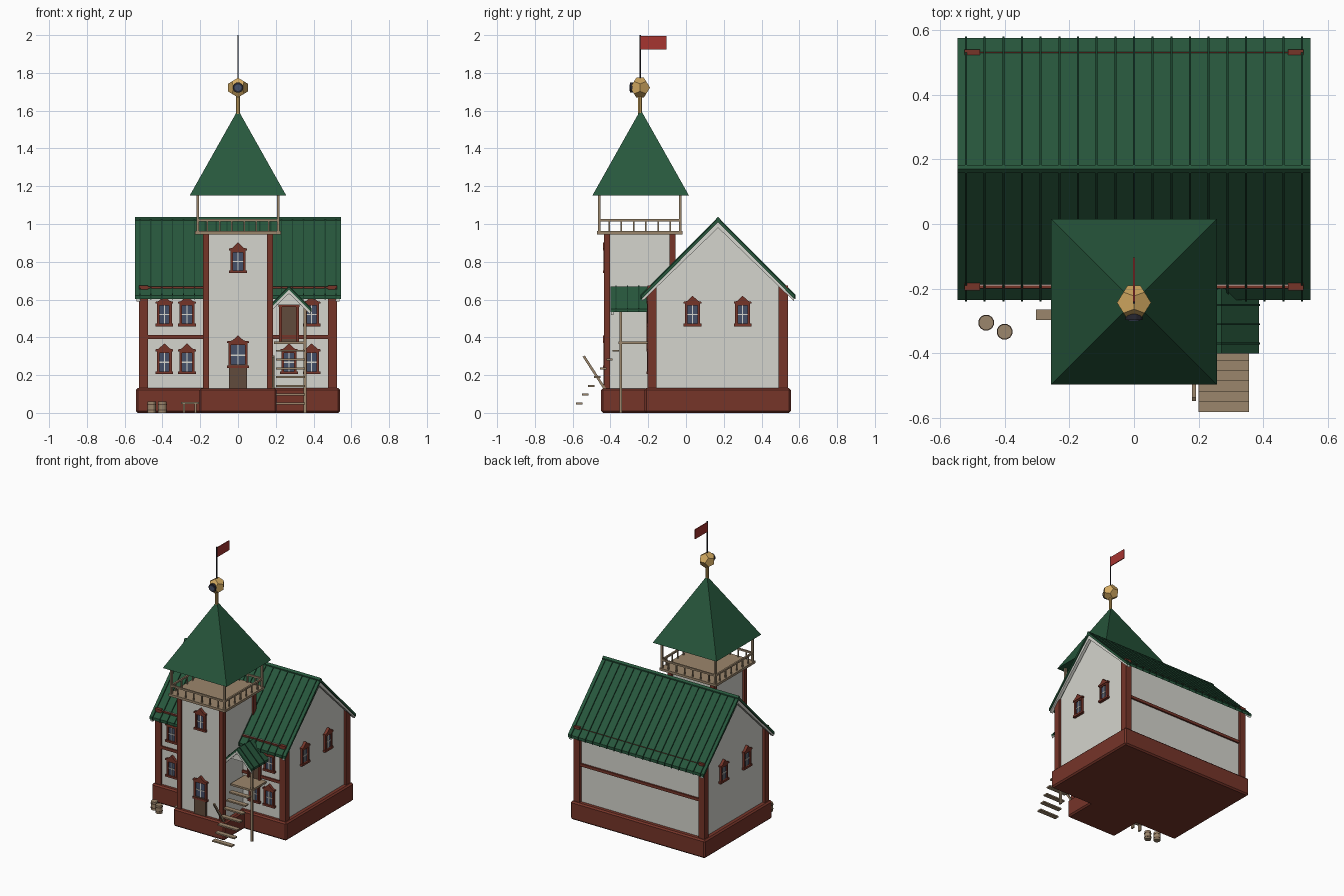
import bpy, bmesh, math
from mathutils import Matrix, Vector

if "Cube" in bpy.data.objects:
    bpy.data.objects.remove(bpy.data.objects["Cube"])


def mat(name, *c):
    m = bpy.data.materials.new(name)
    m.diffuse_color = (*c, 1)
    m.use_nodes = True
    m.node_tree.nodes["Principled BSDF"].inputs["Base Color"].default_value = m.diffuse_color
    return m


GREEN = mat("roof_green", .02, .095, .045)
DARK = mat("seam_green", .01, .05, .025)
RED = mat("timber_red", .18, .035, .022)
WHITE = mat("plaster", .66, .66, .61)
TAN = mat("wood", .33, .24, .15)
BROWN = mat("door_brown", .12, .07, .045)
GOLD = mat("gold", .65, .40, .12)
GLASS = mat("glass", .06, .08, .14)
FLAG = mat("flag_red", .38, .035, .03)
IRON = mat("iron", .02, .02, .03)


def finish(name, m, bm):
    bmesh.ops.recalc_face_normals(bm, faces=bm.faces)
    me = bpy.data.meshes.new(name)
    bm.to_mesh(me)
    bm.free()
    me.materials.append(m)
    ob = bpy.data.objects.new(name, me)
    bpy.context.collection.objects.link(ob)
    return ob


def make(name, m, solids, M=Matrix()):
    """Join prisms (profile, axis, start, end) into one object."""
    bm = bmesh.new()
    for pts, ax, a, b in solids:
        rings = []
        for t in (a, b):
            co = [{'x': (t, u, v), 'y': (u, t, v), 'z': (u, v, t)}[ax] for u, v in pts]
            rings.append([bm.verts.new(M @ Vector(c)) for c in co])
        n = len(pts)
        bm.faces.new(rings[0])
        bm.faces.new(rings[1][::-1])
        for i in range(n):
            j = (i + 1) % n
            bm.faces.new((rings[0][i], rings[0][j], rings[1][j], rings[1][i]))
    return finish(name, m, bm)


def box(x0, x1, y0, y1, z0, z1):
    return ([(x0, y0), (x1, y0), (x1, y1), (x0, y1)], 'z', z0, z1)


def rod(u, v, r, a, b, ax='z', n=8):
    return ([(u + r * math.cos(2 * math.pi * (i + .5) / n),
              v + r * math.sin(2 * math.pi * (i + .5) / n)) for i in range(n)], ax, a, b)


def chevron(c, half, top, eave, t, ax, a, b):
    """Gable roof cross-section with vertical thickness t."""
    return ([(c - half, eave), (c, top), (c + half, eave), (c + half, eave - t),
             (c, top - t), (c - half, eave - t)], ax, a, b)


# Foundation
for name, s in (("main_foundation", box(-.54, .54, -.22, .555, 0, .132)),
                ("tower_foundation", box(-.205, .205, -.45, -.15, 0, .13))):
    ob = make(name, RED, [s])
    bv = ob.modifiers.new("bevel", 'BEVEL')
    bv.width, bv.segments = .01, 1

# House walls, gables, timber frame
make("house_walls", WHITE, [box(-.505, .505, -.19, .52, .12, .67)])
make("gable_wall", WHITE, [([(-.18, .67), (.17, 1.0), (.52, .67)], 'x', -.505, .505)])
make("corner_posts", RED, [box(sx * .5 - .024, sx * .5 + .024, y - .024, y + .024, .12, .675)
                           for sx in (-1, 1) for y in (-.181, .515)])
make("wall_beams", RED, [box(-.48, .48, y - .008, y + .008, z, z + .02)
                         for y in (-.192, .524) for z in (.392, .648)])

# Main roof
C = .17
make("main_roof", GREEN, [chevron(C, .405, 1.03, .622, .02, 'x', -.545, .545)])
make("roof_seams", DARK, [chevron(C, .41, 1.036, .625, .025, 'x', i * .0577 - .003, i * .0577 + .003)
                          for i in range(-9, 10)])
make("ridge_cap", GREEN, [chevron(C, .012, 1.038, 1.026, .012, 'x', -.545, .545)])
make("bargeboards", WHITE, [chevron(C, .403, 1.01, .62, .03, 'x', s * .515, s * .537) for s in (-1, 1)])

# Tower body
TY = -.245
make("tower_walls", WHITE, [box(-.172, .172, TY - .175, TY + .175, .12, .95)])
make("tower_posts", RED, [box(sx * .17 - .016, sx * .17 + .016, TY + sy * .174 - .016,
                              TY + sy * .174 + .016, .12, .95) for sx in (-1, 1) for sy in (-1, 1)])
make("tower_platform", TAN, [box(-.227, .227, TY - .227, TY + .227, .945, .962)])

# Balcony railing
P = .214
make("balcony_posts", TAN, [box(sx * P - .007, sx * P + .007, TY + sy * P - .007, TY + sy * P + .007, .96, 1.155)
                            for sx in (-1, 1) for sy in (-1, 1)])
rails, bal = [], []
for s in (-1, 1):
    rails.append(box(-P, P, TY + s * P - .006, TY + s * P + .006, 1.014, 1.026))
    rails.append(box(s * P - .006, s * P + .006, TY - P, TY + P, 1.014, 1.026))
    for i in range(6):
        d = (i - 2.5) * .065
        bal.append(box(d - .004, d + .004, TY + s * P - .004, TY + s * P + .004, .96, 1.016))
        bal.append(box(s * P - .004, s * P + .004, TY + d - .004, TY + d + .004, .96, 1.016))
make("balcony_rails", TAN, rails)
make("balusters", TAN, bal)

# Tower roof
bm = bmesh.new()
bmesh.ops.create_cone(bm, cap_ends=True, segments=4, radius1=.256 * math.sqrt(2), radius2=0, depth=.455,
                      matrix=Matrix.Translation((0, -.24, 1.3775)) @ Matrix.Rotation(math.pi / 4, 4, 'Z'))
finish("tower_roof", GREEN, bm)

# Finial: twelve-sided ball, emblem disc, pole and flag
make("finial_stem", GOLD, [rod(0, -.243, .011, 1.57, 1.69)])
bm = bmesh.new()
g = (1 + 5 ** .5) / 2
pts = [(a, b, c) for a in (-1, 1) for b in (-1, 1) for c in (-1, 1)]
for a in (-1, 1):
    for b in (-1, 1):
        pts += [(0, a / g, b * g), (a / g, b * g, 0), (a * g, 0, b / g)]
for p in pts:
    bm.verts.new(Vector(p) * .0325 + Vector((0, -.243, 1.722)))
bmesh.ops.convex_hull(bm, input=bm.verts)
bmesh.ops.dissolve_limit(bm, angle_limit=.05, verts=bm.verts, edges=bm.edges)
finish("finial_ball", GOLD, bm)
make("finial_disc", IRON, [rod(0, 1.722, .028, -.297, -.26, 'y', 12)])
make("finial_disc_face", GLASS, [rod(0, 1.722, .018, -.3, -.29, 'y', 12)])
make("flag_pole", IRON, [rod(0, -.243, .004, 1.76, 2.0)])
make("flag", FLAG, [box(-.003, .003, -.243, -.103, 1.925, 1.994)])


# Windows: frame with peaked head, glass and cross bars, facing -y locally
def window(name, M, w=.04, h=.058):
    o = w + .007
    make(name + "_frame", RED, [
        box(-w, -w + .014, -.016, .005, -h, h), box(w - .014, w, -.016, .005, -h, h),
        box(-o, o, -.02, .005, -h - .004, -h + .01), box(-w, w, -.016, .005, h - .01, h),
        ([(-o, h), (o, h), (o, h + .01), (.03, h + .014), (0, h + .042), (-.03, h + .014), (-o, h + .01)],
         'y', -.02, .005)], M)
    make(name + "_glass", GLASS, [box(-w + .01, w - .01, -.007, .005, -h + .008, h - .008)], M)
    make(name + "_bars", WHITE, [box(-.003, .003, -.011, -.005, -h + .01, h - .01),
                                 box(-w + .012, w - .012, -.011, -.005, -.003, .003)], M)


T = Matrix.Translation
for sx in (-1, 1):
    for x in (.27, .39):
        for z in (.268, .52):
            if not (sx > 0 and x == .27 and z == .52):
                window("front_window", T((sx * x, -.19, z)))
    for y in (.035, .30):
        window("side_window", T((sx * .505, y, .52)) @ Matrix.Rotation(sx * math.pi / 2, 4, 'Z'))
window("tower_window", T((0, TY - .175, .802)))
window("tower_door_window", T((0, TY - .175, .305)), .05, .064)
make("tower_door", BROWN, [box(-.047, .047, TY - .192, TY - .17, .12, .255)])

# Porch door
make("porch_door_frame", RED, [box(.218, .232, -.21, -.185, .37, .57), box(.308, .322, -.21, -.185, .37, .57),
                               box(.215, .325, -.212, -.185, .56, .578)])
make("porch_door", BROWN, [box(.23, .31, -.2, -.185, .37, .565)])

# Porch roof, deck and posts
make("porch_roof", GREEN, [chevron(.27, .117, .668, .55, .016, 'y', -.4, -.17)])
make("porch_roof_seams", DARK, [chevron(.27, .12, .674, .553, .02, 'y', y - .003, y + .003)
                                for y in (-.37, -.31, -.25)])
make("porch_bargeboard", WHITE, [chevron(.27, .115, .656, .542, .024, 'y', -.398, -.385)])
make("porch_gable", WHITE, [([(.19, .572), (.35, .572), (.27, .65)], 'y', -.375, -.36)])
make("porch_deck", TAN, [box(.19, .362, -.357, -.19, .364, .378)])
make("porch_post", TAN, [box(.348, .362, -.352, -.338, 0, .57)])

# Stairs
make("stair_treads", TAN, [box(.2, .355, y - .017, y + .017, z - .005, z + .005)
                           for y, z in ((-.565 + i * .032, .05 + i * .0465) for i in range(7))])
make("stair_stringer", TAN, [([(-.547, .297), (-.536, .304), (-.398, .09), (-.409, .083)], 'x', .18, .192)])

# Barrels and bench
barrels = ((-.457, -.305), (-.40, -.333))
make("barrels", TAN, [rod(x, y, .023, 0, .06, n=12) for x, y in barrels])
make("barrel_hoops", BROWN, [rod(x, y, .025, z, z + .006, n=12) for x, y in barrels for z in (.012, .042)])
make("bench", TAN, [box(-.303, -.207, -.297, -.265, .048, .057),
                    box(-.29, -.28, -.292, -.27, 0, .05), box(-.23, -.22, -.292, -.27, 0, .05)])
